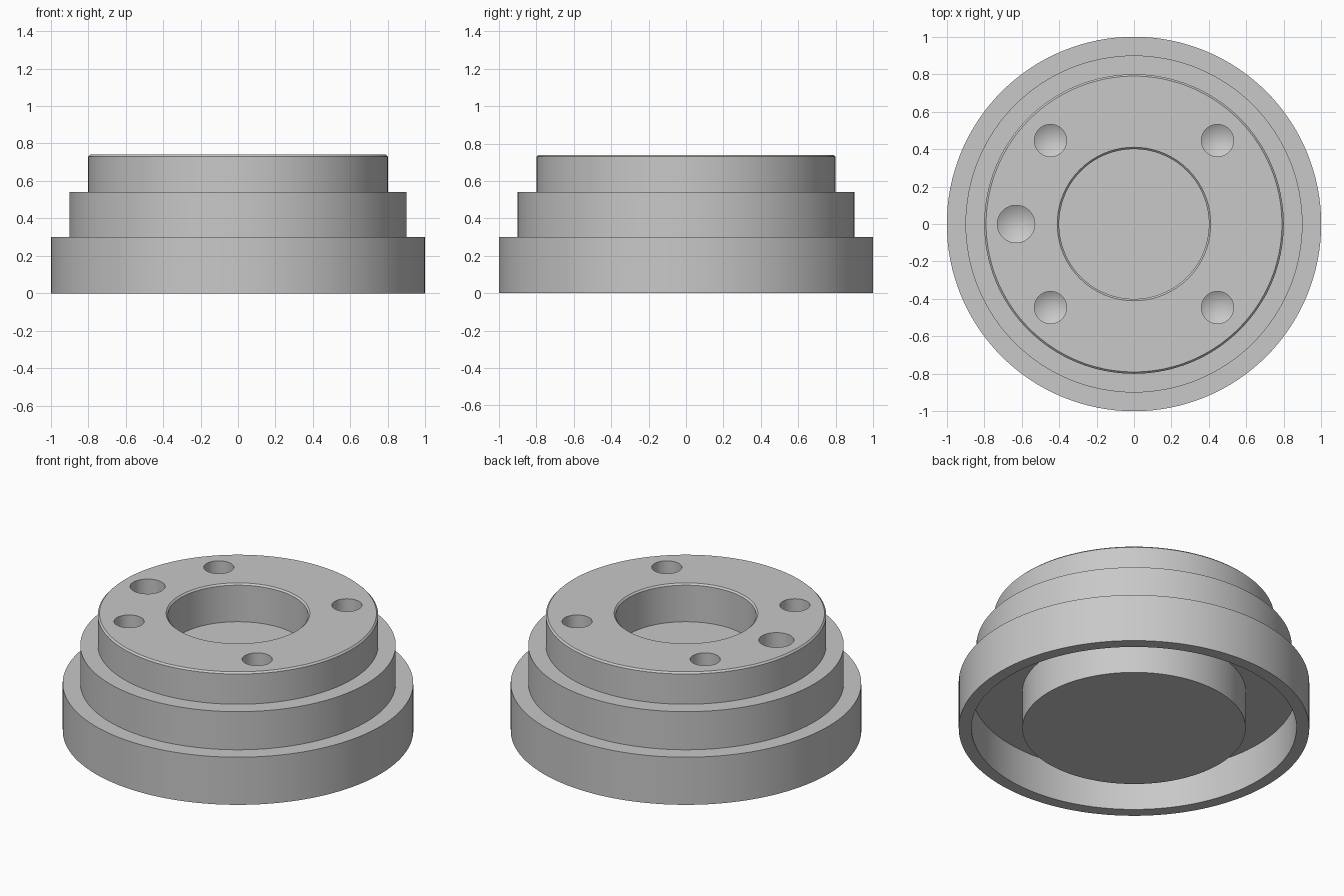
import bpy, bmesh, math
from mathutils import Vector

default_cube = bpy.data.objects.get("Cube")
if default_cube:
    bpy.data.objects.remove(default_cube, do_unlink=True)

# One plain metal colour
metal = bpy.data.materials.new("grey metal")
metal.use_nodes = True
GREY = (0.58, 0.58, 0.58, 1)
metal.diffuse_color = GREY
metal.node_tree.nodes["Principled BSDF"].inputs["Base Color"].default_value = GREY


def lathe(name, profile, steps, location=(0, 0, 0)):
    """Turn a radius/height profile, starting and ending on the axis, into a solid."""
    bm = bmesh.new()
    verts = [bm.verts.new((r, 0, z)) for r, z in profile]
    edges = [bm.edges.new(pair) for pair in zip(verts, verts[1:])]
    bmesh.ops.spin(bm, geom=verts + edges, cent=(0, 0, 0), axis=(0, 0, 1),
                   angle=math.tau, steps=steps, use_merge=False)
    bmesh.ops.remove_doubles(bm, verts=bm.verts, dist=1e-5)
    bmesh.ops.recalc_face_normals(bm, faces=bm.faces)
    mesh = bpy.data.meshes.new(name)
    bm.to_mesh(mesh)
    bm.free()
    mesh.materials.append(metal)
    obj = bpy.data.objects.new(name, mesh)
    obj.location = Vector(location)
    bpy.context.collection.objects.link(obj)
    return obj


TOP, CHAMFER = 0.74, 0.01

# Stepped body: underside boss and ring groove, outer steps, top bore
body = lathe("stepped_hub", [
    (0, 0), (0.637, 0), (0.637, 0.24), (0.927, 0.24), (0.927, 0),
    (1, 0), (1, 0.3), (0.9, 0.3), (0.9, 0.54), (0.8, 0.54),
    (0.8, TOP - CHAMFER), (0.8 - CHAMFER, TOP),
    (0.4 + CHAMFER, TOP), (0.4, TOP - CHAMFER), (0.4, 0.5), (0, 0.5)], 128)


def drill(x, y, radius, depth):
    """Cut a blind hole with a conical drill tip into the top face."""
    tip = radius * math.tan(math.radians(31))
    cutter = lathe("drill_cutter", [
        (0, -depth - tip), (radius, -depth), (radius, 0.1), (0, 0.1)],
        48, (x, y, TOP))
    cutter.hide_render = True
    cut = body.modifiers.new("drilled_hole", 'BOOLEAN')
    cut.operation = 'DIFFERENCE'
    cut.solver = 'EXACT'
    cut.object = cutter
    bpy.context.view_layer.objects.active = body
    bpy.ops.object.modifier_apply(modifier=cut.name)
    bpy.data.objects.remove(cutter, do_unlink=True)


# Four bolt holes and one larger locating hole
for sx in (-1, 1):
    for sy in (-1, 1):
        drill(sx * 0.446, sy * 0.446, 0.086, 0.3)
drill(-0.63, 0, 0.1, 0.3)

# Smooth walls with crisp machined edges
bpy.ops.object.select_all(action='DESELECT')
body.select_set(True)
bpy.context.view_layer.objects.active = body
bpy.ops.object.shade_smooth_by_angle(angle=math.radians(30))
